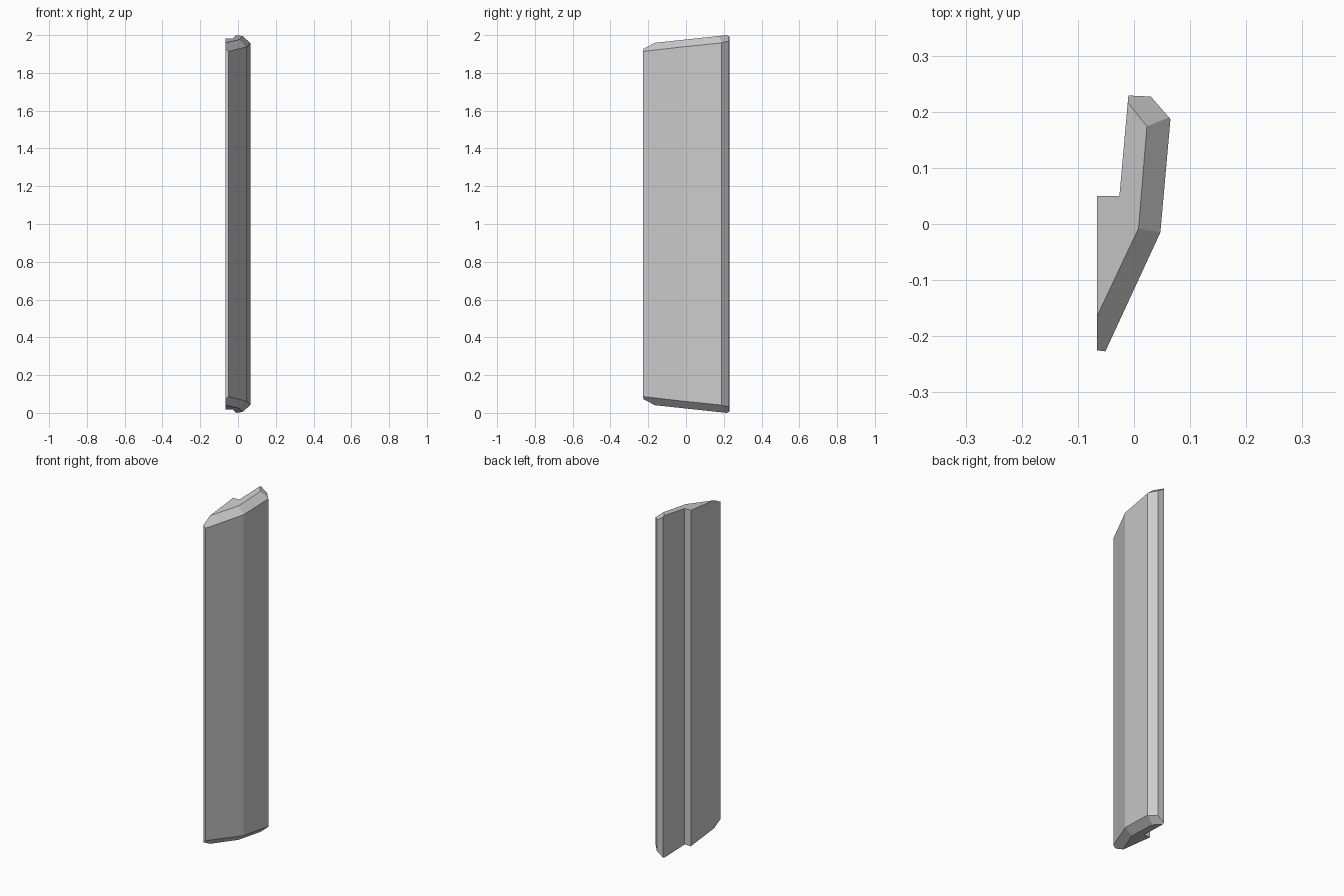
import bpy, bmesh
from mathutils import Vector

cube = bpy.data.objects.get("Cube")
if cube:
    bpy.data.objects.remove(cube, do_unlink=True)

grey = bpy.data.materials.new("plain_grey")
grey.use_nodes = True
colour = (0.6, 0.6, 0.6, 1)
grey.diffuse_color = colour
grey.node_tree.nodes["Principled BSDF"].inputs["Base Color"].default_value = colour

# Plan outline of the bent panel, counter-clockwise, with a step on its inner side
OUTLINE = [(-0.066, -0.225), (-0.051, -0.227), (0.047, -0.015), (0.065, 0.187),
           (0.03, 0.227), (-0.01, 0.229), (-0.026, 0.05), (-0.066, 0.05)]

# Corners of the sloping end cap and of the lower outer rim
front_in = Vector((-0.066, -0.165, 1.959))
bend_in = Vector((0.008, -0.008, 1.976))
back_in = Vector((0.023, 0.174, 1.9955))
notch_in = Vector((-0.01, 0.215, 2.0))
bend_out = Vector((0.047, -0.015, 1.938))
back_out = Vector((0.065, 0.187, 1.961))


def plane(a, b, c):
    """Point and upward normal of the plane through three points."""
    n = (b - a).cross(c - a).normalized()
    return a, n if n.z > 0 else -n


def cut(bm, point, normal):
    """Slice off everything beyond the plane and close the opening."""
    geom = bm.verts[:] + bm.edges[:] + bm.faces[:]
    bmesh.ops.bisect_plane(bm, geom=geom, dist=1e-5, plane_co=point,
                           plane_no=normal, clear_outer=True)
    rim = [e for e in bm.edges if e.is_boundary]
    bmesh.ops.holes_fill(bm, edges=rim, sides=0)


# Straight prism
bm = bmesh.new()
base = bm.faces.new([bm.verts.new((x, y, -0.1)) for x, y in OUTLINE])
ext = bmesh.ops.extrude_face_region(bm, geom=[base], use_keep_orig=True)
top = [v for v in ext["geom"] if isinstance(v, bmesh.types.BMVert)]
bmesh.ops.translate(bm, verts=top, vec=(0, 0, 2.2))
bmesh.ops.recalc_face_normals(bm, faces=bm.faces[:])

# Sloping cap and three chamfers, the same at both ends
planes = [(bend_in, Vector((0, -0.107, 1)).normalized()),
          plane(front_in, bend_in, bend_out),
          plane(bend_in, bend_out, back_in),
          plane(back_in, back_out, notch_in)]
for point, normal in planes:
    cut(bm, point, normal)
    cut(bm, Vector((point.x, point.y, 2 - point.z)),
        Vector((normal.x, normal.y, -normal.z)))
bmesh.ops.recalc_face_normals(bm, faces=bm.faces[:])

mesh = bpy.data.meshes.new("bent_panel")
bm.to_mesh(mesh)
bm.free()
mesh.materials.append(grey)
panel = bpy.data.objects.new("bent_panel", mesh)
bpy.context.collection.objects.link(panel)
